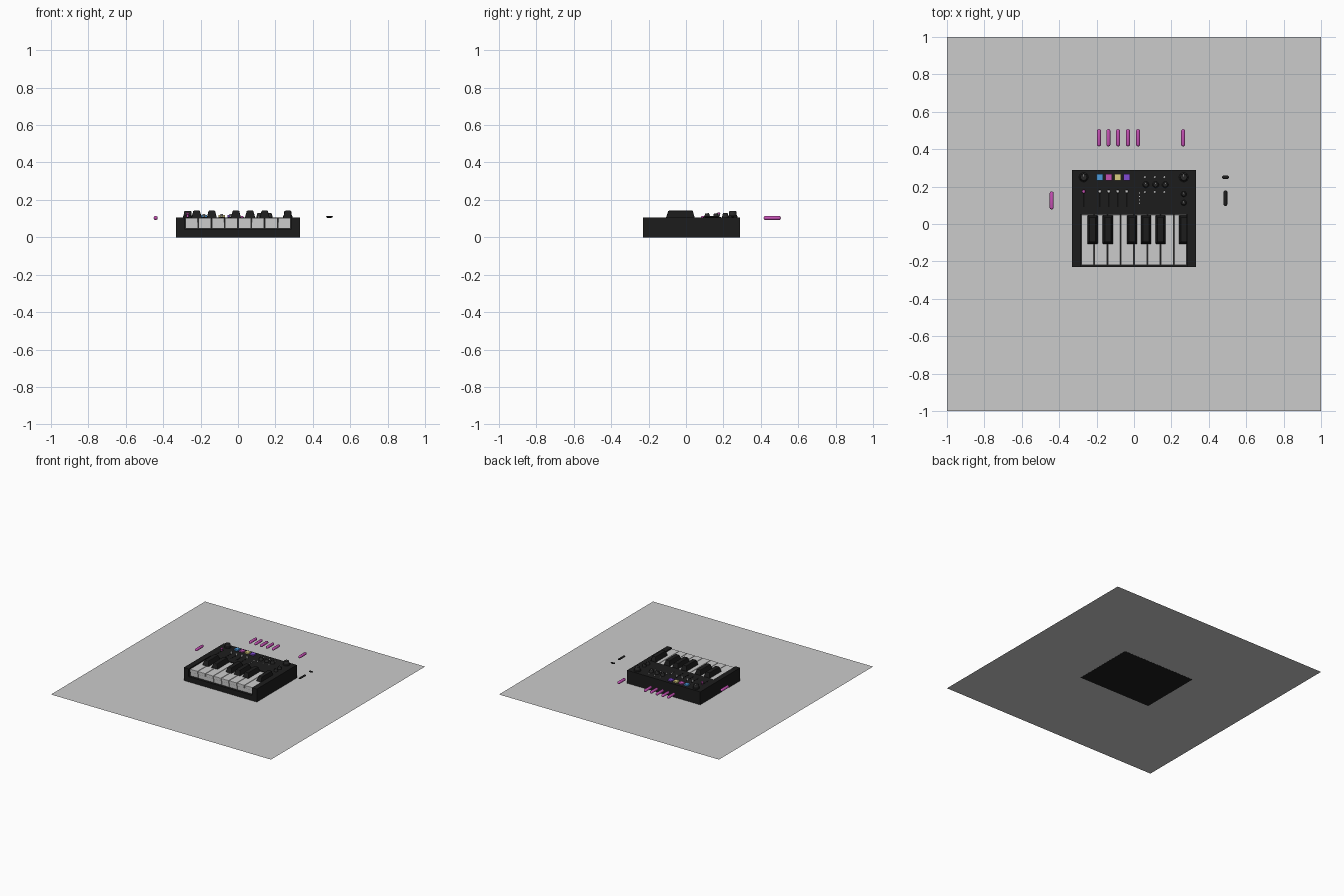
import bpy, bmesh, math
from mathutils import Matrix, Vector

if "Cube" in bpy.data.objects:
    bpy.data.objects.remove(bpy.data.objects["Cube"])


def material(name, r, g, b):
    m = bpy.data.materials.new(name)
    m.diffuse_color = (r, g, b, 1)
    m.use_nodes = True
    m.node_tree.nodes["Principled BSDF"].inputs["Base Color"].default_value = m.diffuse_color
    return m


BLACK = material("case_black", 0.012, 0.012, 0.012)
DARK = material("slot_black", 0.004, 0.004, 0.004)
KNOB = material("knob_black", 0.02, 0.02, 0.02)
BLUE = material("blue", 0.07, 0.32, 0.70)
PINK = material("pink", 0.55, 0.08, 0.45)
YELLOW = material("yellow", 0.70, 0.62, 0.22)
PURPLE = material("purple", 0.22, 0.07, 0.65)
TOP = 0.107


def finish(bm, name, mat=None, smooth=False, bevel=0):
    bmesh.ops.recalc_face_normals(bm, faces=bm.faces)
    me = bpy.data.meshes.new(name)
    bm.to_mesh(me)
    bm.free()
    ob = bpy.data.objects.new(name, me)
    bpy.context.collection.objects.link(ob)
    if mat:
        me.materials.append(mat)
    if bevel:
        mod = ob.modifiers.new("bevel", 'BEVEL')
        mod.width, mod.segments = bevel, 2
    if smooth:
        bpy.ops.object.select_all(action='DESELECT')
        ob.select_set(True)
        bpy.context.view_layer.objects.active = ob
        bpy.ops.object.shade_smooth_by_angle(angle=math.radians(40))
    return ob


def prism(name, pts, vec, mat=None, bevel=0):
    """Extrude a closed 3D outline along vec."""
    bm = bmesh.new()
    f = bm.faces.new([bm.verts.new(p) for p in pts])
    ext = bmesh.ops.extrude_face_region(bm, geom=[f])["geom"]
    bmesh.ops.translate(bm, vec=Vector(vec), verts=[g for g in ext if isinstance(g, bmesh.types.BMVert)])
    if not any(len(e.link_faces) == 1 for e in f.edges):
        pass
    else:
        bm.faces.new(list(f.verts))
    return finish(bm, name, mat, bevel=bevel)


def box(name, x0, x1, y0, y1, z0, z1, mat=None, bevel=0):
    bm = bmesh.new()
    size = (x1 - x0, y1 - y0, z1 - z0, 1)
    mid = Matrix.Translation(((x0 + x1) / 2, (y0 + y1) / 2, (z0 + z1) / 2))
    bmesh.ops.create_cube(bm, size=1, matrix=mid @ Matrix.Diagonal(size))
    return finish(bm, name, mat, bevel=bevel)


def lathe(name, x, y, profile, mat=None, seg=32):
    bm = bmesh.new()
    vs = [bm.verts.new((x + r, y, z)) for r, z in profile]
    es = [bm.edges.new(p) for p in zip(vs, vs[1:])]
    bmesh.ops.spin(bm, geom=vs + es, cent=(x, y, 0), axis=(0, 0, 1), angle=math.tau, steps=seg)
    bmesh.ops.remove_doubles(bm, verts=bm.verts, dist=1e-5)
    return finish(bm, name, mat, smooth=True)


def knob(name, x, y, r, top):
    z = TOP
    lathe(name, x, y, [(0, z), (r, z), (r, z + .007), (r * .86, z + .010), (r * .78, top - .003),
                       (r * .66, top), (0, top)], KNOB)
    box(name + "_pointer", x - .0015, x + .0015, y + r * .15, y + r * .65, top - .001, top + .001)


def capsule(name, x, y, z, r, length, mat, along_x=False, flat=1.0):
    bm = bmesh.new()
    bmesh.ops.create_uvsphere(bm, u_segments=20, v_segments=11, radius=r)
    for v in bm.verts:
        v.co.z += math.copysign(length / 2 - r, v.co.z)
    turn = Matrix.Rotation(math.pi / 2, 4, 'Y' if along_x else 'X')
    bmesh.ops.transform(bm, verts=bm.verts, matrix=Matrix.Translation((x, y, z)) @
                        Matrix.Diagonal((1, 1, flat, 1)) @ turn)
    return finish(bm, name, mat, smooth=True)


# thin sheet beneath the instrument
bm = bmesh.new()
bmesh.ops.create_grid(bm, x_segments=1, y_segments=1, size=1, matrix=Matrix.Translation((0, 0, .0008)))
finish(bm, "backing_sheet")

# case: tray with a U-shaped wall around the key bed
X, Y0, Y1, K, KY = .332, -.23, .29, .287, .052
box("case_tray", -X, X, Y0, Y1, 0, .044, BLACK)
prism("case_upper", [(-X, Y0, .044), (-K, Y0, .044), (-K, KY, .044), (K, KY, .044), (K, Y0, .044),
                     (X, Y0, .044), (X, Y1, .044), (-X, Y1, .044)], (0, 0, TOP - .044), BLACK)

# white keys, each with an overhanging top
pitch = .568 / 8
for i in range(8):
    a = -.284 + i * pitch + .002
    b = a + pitch - .004
    box(f"white_key_top_{i}", a, b, -.22, .05, .078, .103, bevel=.002)
    box(f"white_key_body_{i}", a, b, -.213, .05, .046, .078)

# black keys: tapered with a sloping front, the last one is cut in half
blacks = [(-.250, -.193), (-.168, -.112), (-.039, .017), (.036, .093), (.115, .170), (.240, .284)]
for i, (a, b) in enumerate(blacks):
    t = .011
    bm = bmesh.new()
    last = i == 5
    low = [bm.verts.new(p) for p in [(a, -.108, .10), (b, -.108, .10), (b, .048, .10), (a, .048, .10)]]
    bt = b - (0 if last else t)
    high = [bm.verts.new(p) for p in [(a + t, -.094, .142), (bt, -.094, .142),
                                      (bt, .036, .142), (a + t, .036, .142)]]
    bm.faces.new(low)
    bm.faces.new(high)
    for j in range(4):
        k = (j + 1) % 4
        bm.faces.new([low[j], low[k], high[k], high[j]])
    finish(bm, f"black_key_{i}", BLACK, bevel=.003)

# coloured pads
pads = [-.183, -.135, -.087, -.039]
for i, (x, m) in enumerate(zip(pads, (BLUE, PINK, YELLOW, PURPLE))):
    box(f"pad_{i}", x - .018, x + .018, .232, .268, TOP, .119, m, bevel=.002)

# sliders
for i, x in enumerate([-.269] + pads):
    box(f"slider_slot_{i}", x - .004, x + .004, .092, .188, TOP - .001, TOP + .001, DARK)
    r, top = (.010, .132) if i == 0 else (.009, .124)
    lathe(f"slider_cap_{i}", x, .174, [(0, TOP), (r * .6, TOP), (r * .6, top - .010), (r, top - .007),
                                       (r * .8, top - .001), (0, top)], PINK if i == 0 else None, 20)

# knobs
for i, x in enumerate((-.269, .266)):
    knob(f"large_knob_{i}", x, .25, .025, .140)
for i, x in enumerate((.063, .116, .167)):
    knob(f"small_knob_{i}", x, .21, .017, .130)
    for j, y in enumerate((.25, .170)):
        lathe(f"panel_light_{i}_{j}", x - .005, y, [(.006, TOP), (.006, .111), (.003, .114), (0, .115)], None, 16)
for i, y in enumerate((.160, .113)):
    knob(f"side_knob_{i}", .266, y, .015, .128)

# column of indicator dots
for i in range(4):
    lathe(f"indicator_{i}", .030, .165 - i * .018, [(.003, TOP), (.003, .109), (0, .110)], None, 12)

# loose capsules around the case
for i, x in enumerate((-.187, -.137, -.085, -.032, .022, .263)):
    capsule(f"rear_capsule_{i}", x, .461, .103, .011, .092, PINK)
capsule("left_capsule", -.44, .126, .103, .011, .096, PINK)
capsule("right_pill_long", .489, .138, .109, .010, .084, BLACK, flat=.5)
capsule("right_pill_short", .489, .25, .109, .010, .036, BLACK, along_x=True, flat=.5)
